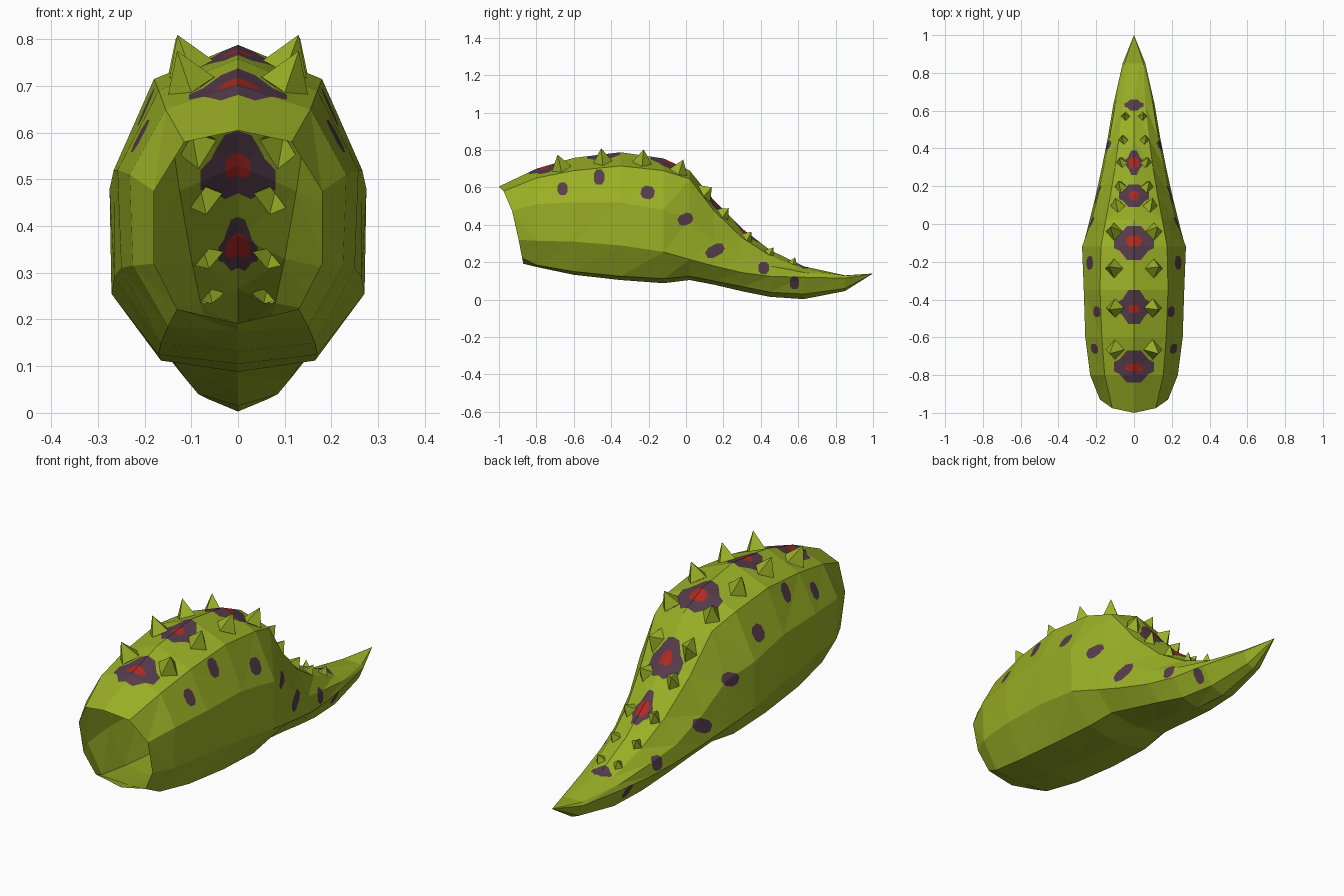
import bpy, bmesh, math
from mathutils import Vector
from mathutils.bvhtree import BVHTree

if "Cube" in bpy.data.objects:
    bpy.data.objects.remove(bpy.data.objects["Cube"])


def material(name, color):
    m = bpy.data.materials.new(name)
    m.diffuse_color = (*color, 1)
    m.use_nodes = True
    m.node_tree.nodes["Principled BSDF"].inputs["Base Color"].default_value = m.diffuse_color
    return m


GREEN = material("moss_green", (0.323, 0.434, 0.019))
PURPLE = material("dull_purple", (0.093, 0.045, 0.072))
RED = material("deep_red", (0.434, 0.023, 0.016))

# Body sections: y, top z, ridge x z, upper side x z, lower side x z, belly x z, bottom z
SECTIONS = [
    (-0.80, .700, .155, .650, .232, .51, .225, .315, .150, .185, .175),
    (-0.60, .758, .170, .690, .258, .52, .250, .310, .165, .150, .133),
    (-0.35, .788, .180, .715, .266, .52, .265, .290, .170, .125, .105),
    (-0.12, .755, .175, .690, .275, .48, .271, .255, .165, .112, .088),
    (0.02, .690, .150, .645, .225, .43, .235, .215, .150, .125, .105),
    (0.15, .530, .125, .475, .190, .31, .203, .180, .130, .100, .080),
    (0.30, .380, .100, .330, .160, .22, .170, .145, .110, .070, .045),
    (0.45, .265, .080, .235, .130, .18, .140, .125, .085, .040, .015),
    (0.63, .178, .060, .165, .100, .145, .110, .120, .065, .030, .003),
    (0.85, .130, .030, .130, .050, .128, .060, .115, .035, .060, .046),
]
# Slanted open mouth: x, y, z from top to bottom
RIM = [(0, -1, .605), (.115, -.975, .58), (.18, -.93, .475),
       (.18, -.895, .32), (.13, -.876, .222), (0, -.87, .192)]


def full_ring(half):
    return half + [(-x, y, z) for x, y, z in half[-2:0:-1]]


def build_body():
    bm = bmesh.new()
    halves = [RIM]
    for y, top, *p, bottom in SECTIONS:
        pairs = [(p[i], y, p[i + 1]) for i in range(0, 8, 2)]
        halves.append([(0, y, top)] + pairs + [(0, y, bottom)])
    rings = [[bm.verts.new(c) for c in full_ring(h)] for h in halves]
    for a, b in zip(rings, rings[1:]):
        for j in range(10):
            k = (j + 1) % 10
            bm.faces.new((a[j], a[k], b[k], b[j]))
    tip = bm.verts.new((0, 1, .14))
    for j in range(10):
        bm.faces.new((rings[-1][j], rings[-1][(j + 1) % 10], tip))
    bmesh.ops.triangulate(bm, faces=bm.faces[:])
    bm.normal_update()
    return bm


def cut_patch(bm, poly, axes, direction):
    """Cut a convex outline into the skin along a direction, return the inner faces."""
    u, v = axes
    lo = [min(p[i] for p in poly) for i in (0, 1)]
    hi = [max(p[i] for p in poly) for i in (0, 1)]
    planes = []
    for p, q in zip(poly, poly[1:] + poly[:1]):
        co, no = Vector((0, 0, 0)), Vector((0, 0, 0))
        co[u], co[v] = p
        no[u], no[v] = q[1] - p[1], p[0] - q[0]
        planes.append((co, no.normalized()))

    def near():
        bm.normal_update()
        return [f for f in bm.faces if f.normal.dot(direction) > 0.03 and all(
            min(w.co[a] for w in f.verts) < hi[i] and max(w.co[a] for w in f.verts) > lo[i]
            for i, a in enumerate(axes))]

    for co, no in planes:
        faces = near()
        geom = set(faces)
        for f in faces:
            geom.update(f.edges)
            geom.update(f.verts)
        bmesh.ops.bisect_plane(bm, geom=list(geom), dist=1e-5, plane_co=co, plane_no=no)
    return [f for f in near()
            if all((f.calc_center_median() - co).dot(no) < 0 for co, no in planes)]


def octagon(cx, cy, rx, ry, turn=0.0):
    """Chamfered box outline, counter-clockwise."""
    k, c, s = 0.5, math.cos(turn), math.sin(turn)
    pts = [(1, -k), (1, k), (k, 1), (-k, 1), (-1, k), (-1, -k), (-k, -1), (k, -1)]
    return [(cx + c * a * rx - s * b * ry, cy + s * a * rx + c * b * ry) for a, b in pts]


def paint(bm, poly, axes, direction, index):
    for f in cut_patch(bm, poly, axes, direction):
        f.material_index = index


def finish(name, bm, mats):
    me = bpy.data.meshes.new(name)
    bm.to_mesh(me)
    bm.free()
    for m in mats:
        me.materials.append(m)
    ob = bpy.data.objects.new(name, me)
    bpy.context.collection.objects.link(ob)


body = build_body()
skin = BVHTree.FromBMesh(body)
UP = Vector((0, 0, 1))

# Back spots: centre y, half width, half length, red centre y, red half width, red half length
BACK_SPOTS = [(-.755, .105, .085, -.76, .045, .022), (-.44, .085, .09, -.45, .03, .022),
              (-.10, .105, .09, -.09, .04, .03), (.15, .08, .06, .15, .027, .022),
              (.325, .042, .065, .325, .027, .03), (.63, .05, .03, 0, 0, 0)]
for y, w, l, ry, rw, rl in BACK_SPOTS:
    paint(body, octagon(0, y, w, l * .6), (0, 1), UP, 1)
    paint(body, octagon(0, y, w * .7, l), (0, 1), UP, 1)
    if rw:
        paint(body, octagon(0, ry, rw, rl), (0, 1), UP, 2)

# Flank spots: y, z, half length, half height, turn
FLANK_SPOTS = [(-.66, .593, .026, .034, 0), (-.465, .655, .028, .04, 0),
               (-.205, .573, .036, .034, -.2), (-.003, .43, .04, .03, .4),
               (.155, .262, .052, .03, .5), (.415, .17, .028, .032, 0),
               (.58, .09, .024, .033, 0)]
for y, z, ry, rz, turn in FLANK_SPOTS:
    for side in (1, -1):
        paint(body, octagon(y, z, ry, rz, turn), (1, 2), Vector((side, 0, 0)), 1)

# Paired hollow spikes along the back: x, y, base radius, height
SPIKES = [(.10, -.665, .058, .085), (.10, -.445, .055, .08), (.105, -.235, .055, .08),
          (.105, -.04, .052, .075), (.085, .095, .045, .055), (.068, .195, .04, .05),
          (.062, .325, .036, .045), (.055, .445, .03, .04), (.045, .57, .027, .036)]
spikes = bmesh.new()
for sx, sy, r, h in SPIKES:
    for side in (1, -1):
        x = sx * side
        centre, normal, _, _ = skin.ray_cast(Vector((x, sy, 2)), -UP)
        ry = r * max(normal.z, .75)
        outline = [(x + r * .85, sy), (x, sy + ry), (x - r * .85, sy), (x, sy - ry)]
        base = [spikes.verts.new(skin.ray_cast(Vector((a, b, 2)), -UP)[0]) for a, b in outline]
        apex = spikes.verts.new(centre + normal * h)
        for i in range(4):
            spikes.faces.new((base[i], base[(i + 1) % 4], apex))
        hole = cut_patch(body, outline, (0, 1), UP)
        bmesh.ops.delete(body, geom=hole, context='FACES')

finish("body", body, [GREEN, PURPLE, RED])
finish("back_spikes", spikes, [GREEN])
